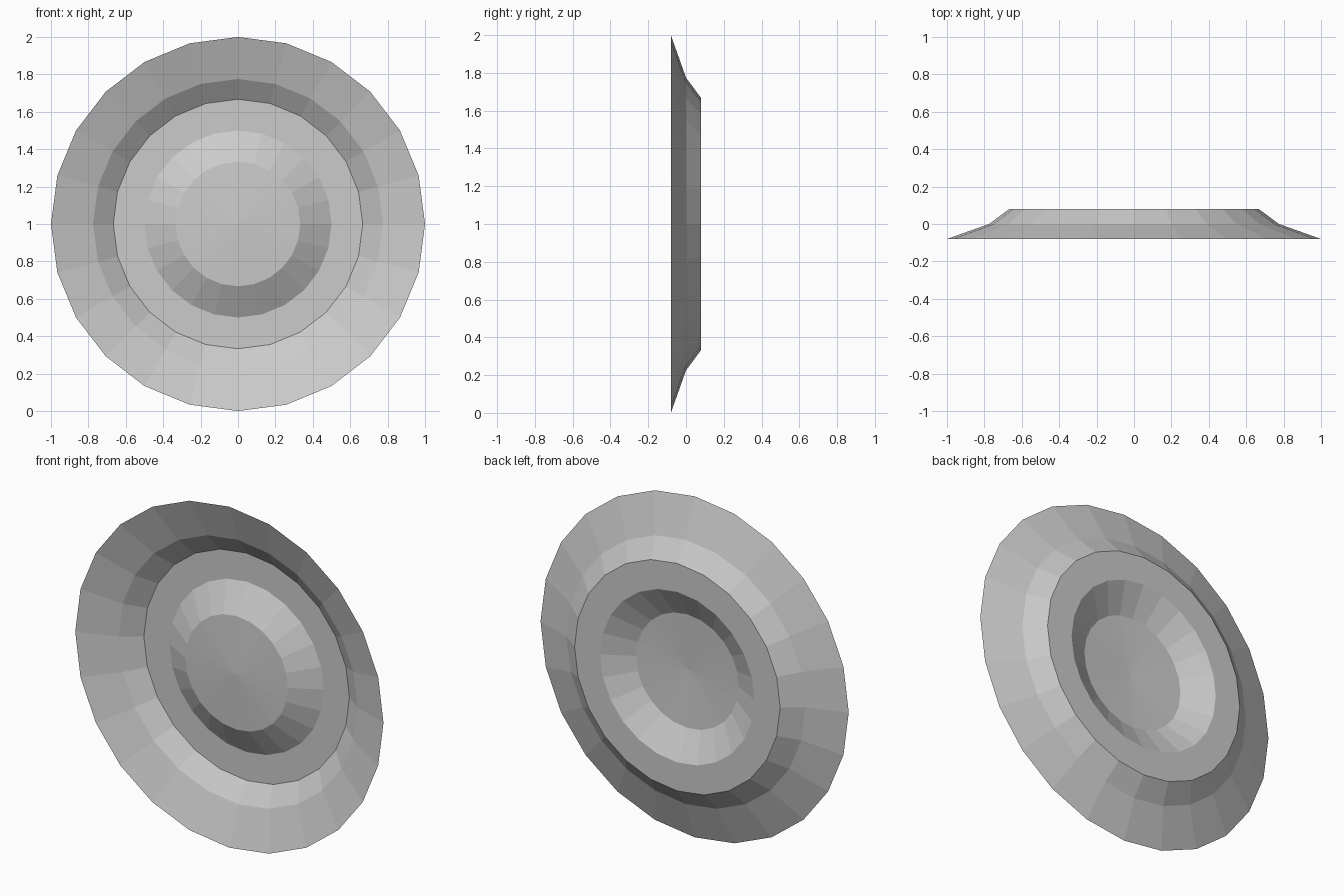
import bpy, bmesh, math

if "Cube" in bpy.data.objects:
    bpy.data.objects.remove(bpy.data.objects["Cube"])

SIDES = 24
# (radius, depth) from outer rim to inner ring of the boss
PROFILE = [(1.0, -0.08), (0.775, 0.0), (0.667, 0.08), (0.5, 0.08), (0.333, -0.013)]
APEX_Y = -0.03

bm = bmesh.new()


def ring(radius, y):
    """One loop of vertices facing the front."""
    return [bm.verts.new((radius * math.sin(2 * math.pi * i / SIDES), y,
                          1 + radius * math.cos(2 * math.pi * i / SIDES)))
            for i in range(SIDES)]


# Sloped and flat bands of the dish
rings = [ring(r, y) for r, y in PROFILE]
for outer, inner in zip(rings, rings[1:]):
    for i in range(SIDES):
        j = (i + 1) % SIDES
        bm.faces.new((outer[i], outer[j], inner[j], inner[i]))

# Shallow cone closing the raised centre
apex = bm.verts.new((0, APEX_Y, 1))
for i in range(SIDES):
    bm.faces.new((rings[-1][i], rings[-1][(i + 1) % SIDES], apex))

# Normals toward the front (-y)
bm.normal_update()
if apex.normal.y > 0:
    bmesh.ops.reverse_faces(bm, faces=bm.faces[:])

mesh = bpy.data.meshes.new("round_dish")
bm.to_mesh(mesh)
bm.free()
dish = bpy.data.objects.new("round_dish", mesh)
bpy.context.collection.objects.link(dish)
